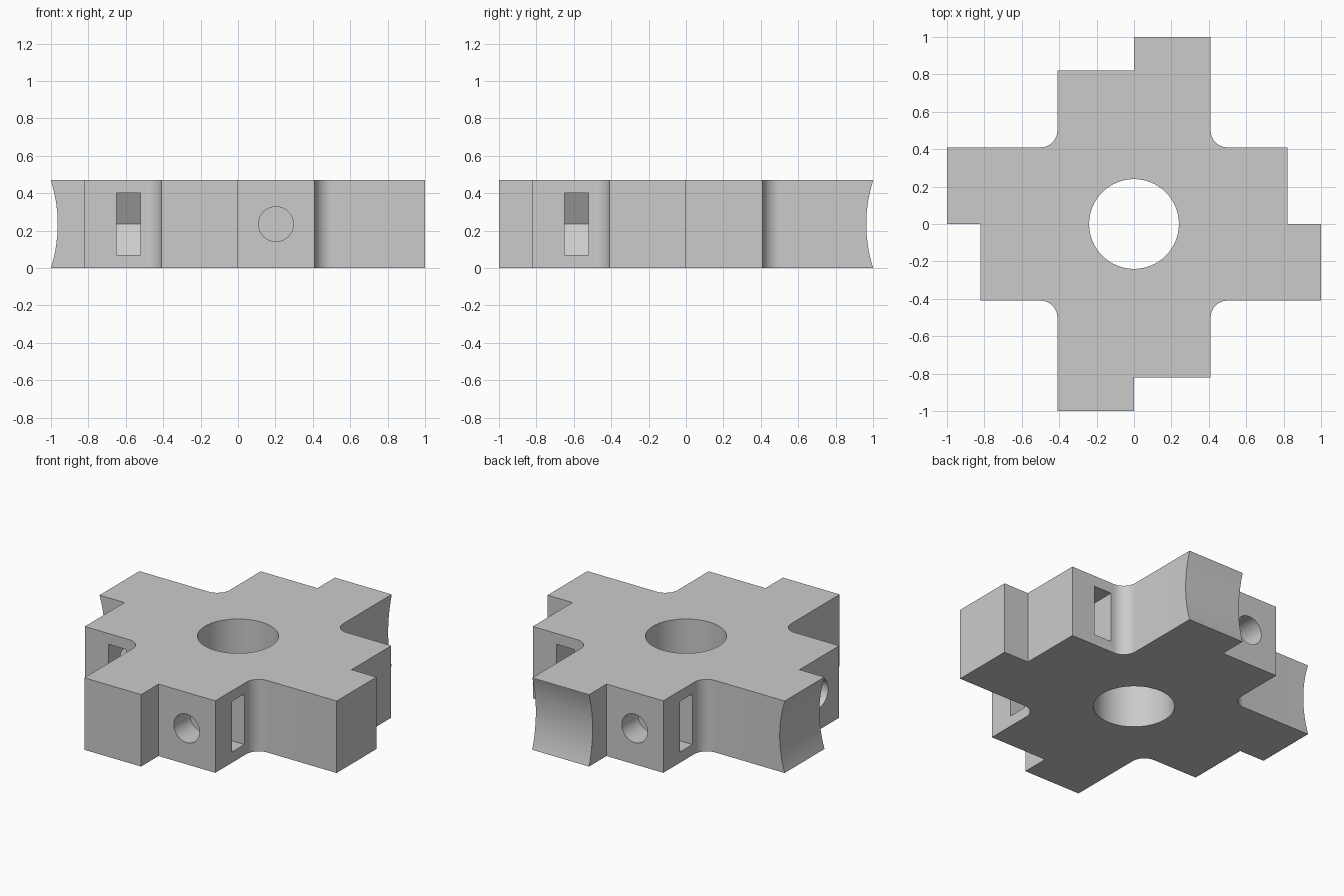
import bpy, bmesh
from math import pi, cos, sin, radians
from mathutils import Matrix, Vector

cube = bpy.data.objects.get("Cube")
if cube:
    bpy.data.objects.remove(cube, do_unlink=True)

HEIGHT = 0.47
MID = HEIGHT / 2
ARM = 0.41        # half width of an arm
SHORT = 0.82      # reach of the stepped half of an arm
FILLET = 0.09

grey = bpy.data.materials.new("plain grey")
grey.use_nodes = True
grey.diffuse_color = (0.6, 0.6, 0.6, 1)
grey.node_tree.nodes["Principled BSDF"].inputs["Base Color"].default_value = (0.6, 0.6, 0.6, 1)


def circle(cx, cy, r, n):
    return [(cx + r * cos(2 * pi * i / n), cy + r * sin(2 * pi * i / n)) for i in range(n)]


def prism(name, profile, low, high, matrix=Matrix()):
    """Closed prism: a flat profile extruded along local z, then moved by matrix."""
    bm = bmesh.new()
    face = bm.faces.new([bm.verts.new((x, y, low)) for x, y in profile])
    new = bmesh.ops.extrude_face_region(bm, geom=[face])["geom"]
    bmesh.ops.translate(bm, vec=(0, 0, high - low),
                        verts=[v for v in new if isinstance(v, bmesh.types.BMVert)])
    bm.transform(matrix)
    bmesh.ops.recalc_face_normals(bm, faces=bm.faces)
    mesh = bpy.data.meshes.new(name)
    bm.to_mesh(mesh)
    bm.free()
    mesh.materials.append(grey)
    obj = bpy.data.objects.new(name, mesh)
    bpy.context.collection.objects.link(obj)
    return obj


# Cross-shaped body: one quarter of the outline, turned four times
center = ARM + FILLET
quarter = [(-ARM, -1), (0, -1), (0, -SHORT), (ARM, -SHORT)]
for i in range(13):
    a = pi - i * pi / 2 / 12
    quarter.append((center + FILLET * cos(a), -center + FILLET * sin(a)))
outline = []
for k in range(4):
    turn = Matrix.Rotation(k * pi / 2, 2)
    outline += [tuple(turn @ Vector(p)) for p in quarter]
body = prism("connector_body", outline, 0, HEIGHT)

# Central bore
cutters = [prism("bore_cutter", circle(0, 0, 0.24, 64), -0.1, HEIGHT + 0.1)]

# Cutters of one arm, repeated around the centre
to_front = Matrix.Rotation(pi / 2, 4, 'X')
to_side = Matrix(((0, 0, 1, 0), (1, 0, 0, 0), (0, 1, 0, 0), (0, 0, 0, 1)))
flat = 0.165
radius = flat / cos(radians(30))
bolt_x = 0.203
nut = [(bolt_x - radius, MID), (bolt_x - radius / 2, MID - flat), (0.5, MID - flat),
       (0.5, MID + flat), (bolt_x - radius / 2, MID + flat)]
hollow_radius = 0.765
for k in range(4):
    turn = Matrix.Rotation(k * pi / 2, 4, 'Z')
    cutters += [
        prism("nut_cutter", nut, 0.52, 0.65, turn @ to_front),
        prism("bolt_cutter", circle(bolt_x, MID, 0.093, 40), 0.4, 0.9, turn @ to_front),
        prism("hollow_cutter", circle(-0.964 - hollow_radius, MID, hollow_radius, 144),
              -0.5, 0.03, turn @ to_side),
    ]

bpy.ops.object.select_all(action='DESELECT')
body.select_set(True)
bpy.context.view_layer.objects.active = body
for cutter in cutters:
    mod = body.modifiers.new("cut", 'BOOLEAN')
    mod.operation = 'DIFFERENCE'
    mod.solver = 'EXACT'
    mod.object = cutter
    bpy.ops.object.modifier_apply(modifier=mod.name)
    bpy.data.objects.remove(cutter, do_unlink=True)

# Smooth curved walls, crisp edges
bpy.ops.object.shade_smooth_by_angle(angle=radians(15))
